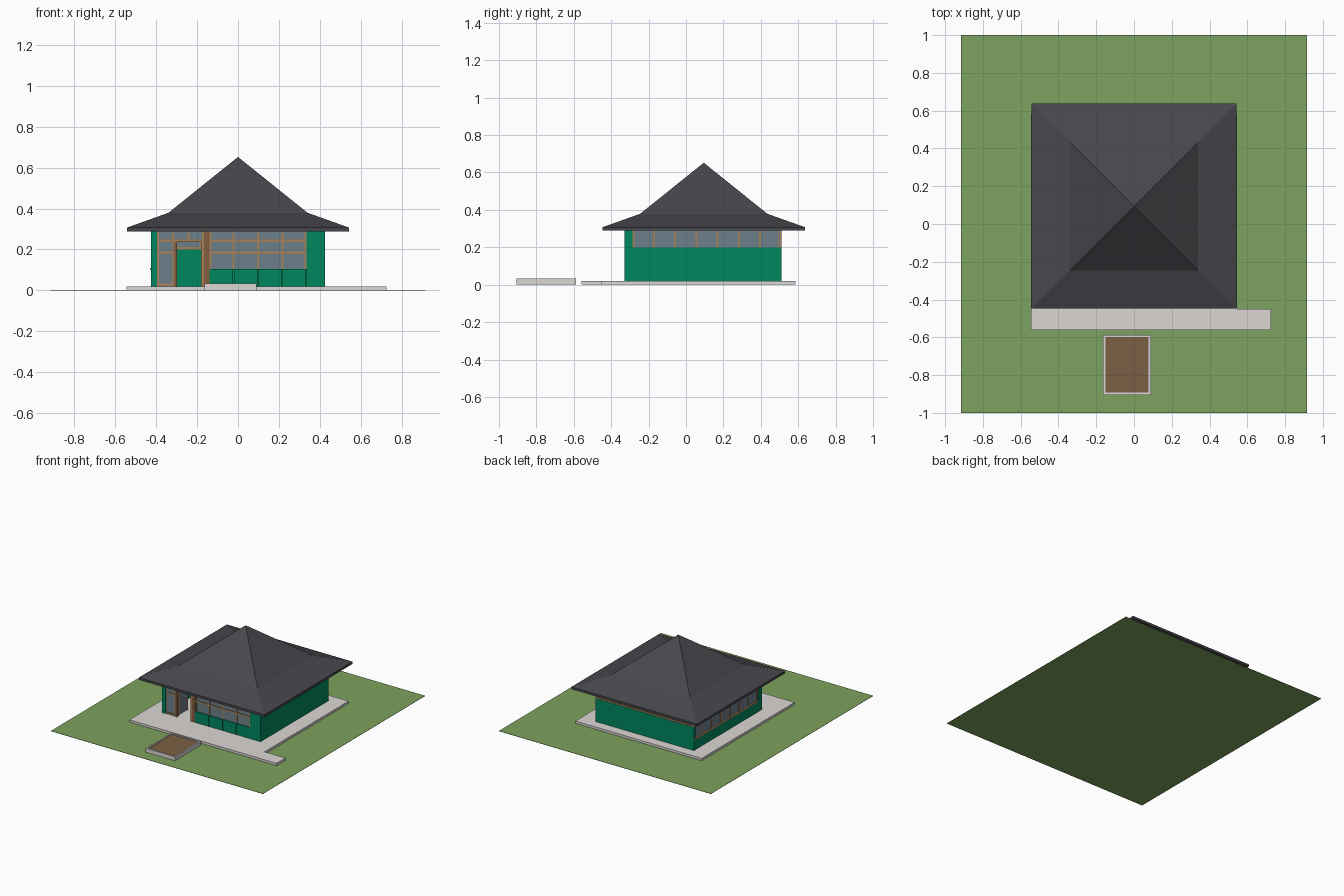
import bpy
import bmesh

cube = bpy.data.objects.get("Cube")
if cube:
    bpy.data.objects.remove(cube, do_unlink=True)


def material(name, rgb):
    m = bpy.data.materials.new(name)
    m.use_nodes = True
    m.diffuse_color = (*rgb, 1)
    m.node_tree.nodes["Principled BSDF"].inputs["Base Color"].default_value = (*rgb, 1)
    return m


grass = material("grass green", (0.205, 0.365, 0.112))
slate = material("dark slate", (0.064, 0.062, 0.073))
green = material("wall green", (0, 0.245, 0.114))
paving = material("pale paving", (0.71, 0.68, 0.66))
soil = material("soil brown", (0.2, 0.117, 0.058))
glass = material("window glass", (0.155, 0.215, 0.255))
wood = material("light wood", (0.37, 0.22, 0.1))
timber = material("dark timber", (0.23, 0.11, 0.055))


def finish(name, bm, mat):
    bmesh.ops.recalc_face_normals(bm, faces=bm.faces)
    me = bpy.data.meshes.new(name)
    bm.to_mesh(me)
    bm.free()
    me.materials.append(mat)
    ob = bpy.data.objects.new(name, me)
    bpy.context.collection.objects.link(ob)
    return ob


def box(name, xs, ys, zs, mat):
    bm = bmesh.new()
    bmesh.ops.create_cube(bm, size=1)
    for v in bm.verts:
        for i, (a, b) in enumerate((xs, ys, zs)):
            v.co[i] = a if v.co[i] < 0 else b
    return finish(name, bm, mat)


# House footprint
HALF, FRONT, BACK = 0.425, -0.33, 0.51
LAWN, FLOOR, TOP = 0.002, 0.02, 0.292


def on_wall(side, name, us, zs, mat, depth=(0, 0.02)):
    """Box set on one wall: us along the wall, depth measured inwards."""
    d0, d1 = depth
    if side == "front":
        xs, ys = us, (FRONT + d0, FRONT + d1)
    elif side == "back":
        xs, ys = us, (BACK - d1, BACK - d0)
    elif side == "right":
        xs, ys = (-HALF + d0, -HALF + d1), us
    else:
        xs, ys = (HALF - d1, HALF - d0), us
    return box(f"{side}_{name}", xs, ys, zs, mat)


def window(side, us, zs, panes, rails=()):
    """Glazing with evenly spaced mullions and horizontal rails."""
    u0, u1 = us
    on_wall(side, "glass", us, zs, glass, (0.008, 0.014))
    for i in range(panes + 1):
        u = u0 + (u1 - u0) * i / panes
        a = min(max(u - 0.005, u0), u1 - 0.01)
        on_wall(side, "mullion", (a, a + 0.01), zs, wood, (0.004, 0.018))
    for z in rails:
        on_wall(side, "rail", us, (z - 0.006, z + 0.006), wood, (0.003, 0.019))


# Ground, paving and planter
box("lawn", (-0.915, 0.915), (-1, 1), (0, LAWN), grass)
box("floor_slab", (-0.545, 0.545), (-0.45, 0.585), (LAWN, FLOOR), paving)
box("front_path", (-0.545, 0.725), (-0.56, -0.45), (LAWN, FLOOR), paving)
PX, PY, RIM = (-0.163, 0.09), (-0.905, -0.587), 0.012
for i in (0, 1):
    s = 1 - 2 * i
    box("planter_side", sorted((PX[i], PX[i] + s * RIM)), PY, (LAWN, 0.033), paving)
    box("planter_end", (PX[0] + RIM, PX[1] - RIM),
        sorted((PY[i], PY[i] + s * RIM)), (LAWN, 0.033), paving)
box("planter_soil", (PX[0] + RIM, PX[1] - RIM), (PY[0] + RIM, PY[1] - RIM), (LAWN, 0.026), soil)

# Left wall and back wall with high windows
SILL = 0.2
on_wall("left", "wall", (FRONT, BACK), (FLOOR, SILL), green)
on_wall("left", "front_pier", (FRONT, -0.285), (SILL, TOP), green)
window("left", (-0.285, BACK), (SILL, TOP), 7)
on_wall("back", "wall", (-HALF, HALF), (FLOOR, SILL), green)
window("back", (-HALF, HALF), (SILL, TOP), 7, [SILL + 0.006])

# Right wall with tall windows
LOW = 0.1
on_wall("right", "wall", (FRONT, BACK), (FLOOR, LOW), green)
on_wall("right", "front_pier", (FRONT, -0.285), (LOW, TOP), green)
on_wall("right", "sill", (-0.285, BACK), (LOW, LOW + 0.007), wood, (-0.005, 0.02))
window("right", (-0.285, BACK), (LOW, TOP), 7)

# Front wall: piers, panelled base and main window
on_wall("front", "right_pier", (-HALF, -0.395), (FLOOR, TOP), green)
on_wall("front", "left_pier", (0.335, HALF), (FLOOR, TOP), green)
WIN = (-0.14, 0.335)
step = (WIN[1] - WIN[0]) / 4
for i in range(4):
    u = WIN[0] + i * step
    on_wall("front", "base_panel", (u + 0.002, u + step - 0.002), (FLOOR, 0.105), green)
on_wall("front", "base_backing", WIN, (FLOOR, 0.105), green, (0.01, 0.018))
window("front", WIN, (0.105, TOP), 4, [0.185, 0.242])

# Entrance: side light, transom, post and open glazed door
window("front", (-0.395, -0.31), (FLOOR, 0.236), 1, [0.027, 0.185])
window("front", (-0.395, -0.165), (0.236, TOP), 3, [0.242])
on_wall("front", "door_jamb", (-0.312, -0.297), (FLOOR, 0.236), timber)
on_wall("front", "door_post", (-0.165, -0.14), (FLOOR, TOP), timber, (0, 0.025))
on_wall("front", "door_stop", (-0.18, -0.165), (FLOOR, 0.236), wood)
DOOR = (FRONT + 0.02, FRONT + 0.14)
box("door_glass", (-0.305, -0.3), DOOR, (FLOOR + 0.005, 0.235), glass)
for y in (DOOR[0], DOOR[1] - 0.012):
    box("door_stile", (-0.309, -0.297), (y, y + 0.012), (FLOOR + 0.005, 0.235), wood)

# Two-pitch hipped roof built from stacked square rings
bm = bmesh.new()
centre = 0.095
rings = []
for half, z in ((0.542, 0.289), (0.542, 0.307), (0.34, 0.379)):
    rings.append([bm.verts.new((sx * half, centre + sy * half, z))
                  for sx, sy in ((-1, -1), (1, -1), (1, 1), (-1, 1))])
apex = bm.verts.new((0, centre, 0.652))
bm.faces.new(rings[0])
for i in range(4):
    j = (i + 1) % 4
    for low, high in zip(rings, rings[1:]):
        bm.faces.new((low[i], low[j], high[j], high[i]))
    bm.faces.new((rings[-1][i], rings[-1][j], apex))
finish("roof", bm, slate)
